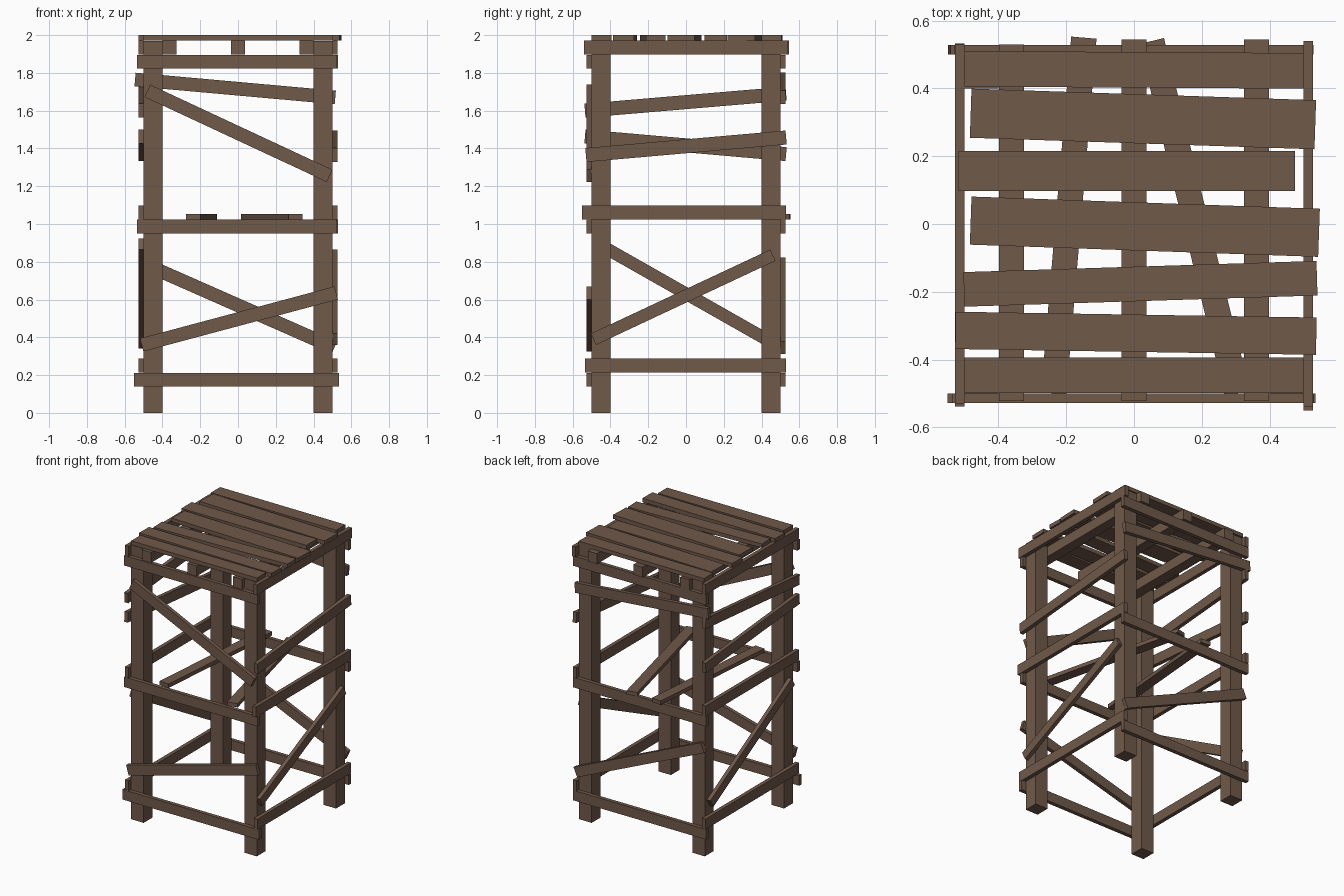
import bpy
from mathutils import Matrix, Vector

cube = bpy.data.objects.get("Cube")
if cube:
    bpy.data.objects.remove(cube, do_unlink=True)

wood = bpy.data.materials.new("brown_wood")
wood.use_nodes = True
wood.diffuse_color = (0.16, 0.1, 0.068, 1)
bsdf = wood.node_tree.nodes["Principled BSDF"]
bsdf.inputs["Base Color"].default_value = wood.diffuse_color
bsdf.inputs["Roughness"].default_value = 0.9

THICK = 0.028
FACE = 0.5 + THICK / 2   # centre plane of boards nailed to the posts


def beam(name, start, end, width, thick, normal):
    """Straight board from start to end, lying flat against the given normal."""
    a, b, n = Vector(start), Vector(end), Vector(normal)
    along = (b - a).normalized()
    across = n.cross(along).normalized()
    bpy.ops.mesh.primitive_cube_add(size=1)
    ob = bpy.context.object
    ob.name = name
    turn = Matrix((along, across, n)).transposed().to_4x4()
    size = Matrix.Diagonal((b - a).length * Vector((1, 0, 0)) + Vector((0, width, thick))).to_4x4()
    ob.data.transform(Matrix.Translation((a + b) / 2) @ turn @ size)
    ob.data.materials.append(wood)


def across_x(name, side, x0, z0, x1, z1, width=0.072):
    """Board on the front (side -1) or back (side 1)."""
    beam(name, (x0, side * FACE, z0), (x1, side * FACE, z1), width, THICK, (0, 1, 0))


def across_y(name, side, y0, z0, y1, z1, width=0.074):
    """Board on the left (side 1) or right (side -1)."""
    beam(name, (side * FACE, y0, z0), (side * FACE, y1, z1), width, THICK, (1, 0, 0))


def flat(name, x0, y0, x1, y1, z, width, thick=THICK):
    beam(name, (x0, y0, z), (x1, y1, z), width, thick, (0, 0, 1))


# Corner posts
for x, sx in ((0.45, "left"), (-0.45, "right")):
    for y, sy in ((-0.45, "front"), (0.45, "back")):
        beam(f"{sy}_{sx}_post", (x, y, 0), (x, y, 1.97), 0.1, 0.1, (1, 0, 0))

# Horizontal rails at three levels
for level, z, x0, x1, y0, y1 in (("lower", 0.175, -0.55, 0.535, -0.535, 0.53),
                                 ("middle", 0.987, -0.535, 0.525, -0.55, 0.53),
                                 ("upper", 1.86, -0.535, 0.525, -0.54, 0.54)):
    across_x(f"{level}_front_rail", -1, x0, z, x1, z)
    across_x(f"{level}_back_rail", 1, -0.53, z, 0.53, z)
    across_y(f"{level}_left_rail", 1, y0, z + 0.075, y1, z + 0.075)
    across_y(f"{level}_right_rail", -1, -0.53, z + 0.075, 0.53, z + 0.075)

# Slanted braces
across_x("lower_front_brace", -1, -0.51, 0.36, 0.52, 0.635)
across_x("upper_front_brace", -1, -0.48, 1.705, 0.485, 1.255)
across_x("lower_back_brace", 1, -0.5, 0.79, 0.51, 0.345)
across_x("upper_back_brace", 1, -0.545, 1.765, 0.515, 1.67)
across_y("lower_left_brace", 1, -0.49, 0.39, 0.46, 0.835, 0.066)
across_y("upper_left_brace", 1, -0.53, 1.365, 0.53, 1.458)
across_y("lower_right_brace", -1, -0.465, 0.895, 0.46, 0.37, 0.066)
across_y("upper_right_brace", -1, -0.535, 1.463, 0.53, 1.37)
across_y("top_right_brace", -1, -0.535, 1.6, 0.53, 1.69)

# Loose boards on the middle level
flat("middle_board_right", -0.237, -0.5, -0.148, 0.55, 1.038, 0.075)
flat("middle_board_left", 0.305, -0.5, 0.052, 0.54, 1.038, 0.075)

# Joists under the platform
for name, x, y1 in (("right", -0.362, 0.53), ("centre", 0, 0.545), ("left", 0.362, 0.545)):
    flat(f"{name}_joist", x, -0.522, x, y1, 1.934, 0.074, 0.074)

# Uneven platform planks, back to front
planks = ((-0.5, 0.458, 0.5, 0.452, 0.105),
          (-0.482, 0.327, 0.535, 0.293, 0.145),
          (-0.518, 0.157, 0.475, 0.157, 0.118),
          (-0.482, 0.01, 0.546, -0.026, 0.142),
          (-0.502, -0.193, 0.54, -0.16, 0.102),
          (-0.527, -0.314, 0.538, -0.331, 0.11),
          (-0.5, -0.447, 0.5, -0.447, 0.105))
for i, (x0, y0, x1, y1, width) in enumerate(planks):
    flat(f"platform_plank_{i + 1}", x0, y0, x1, y1, 1.986, width)
